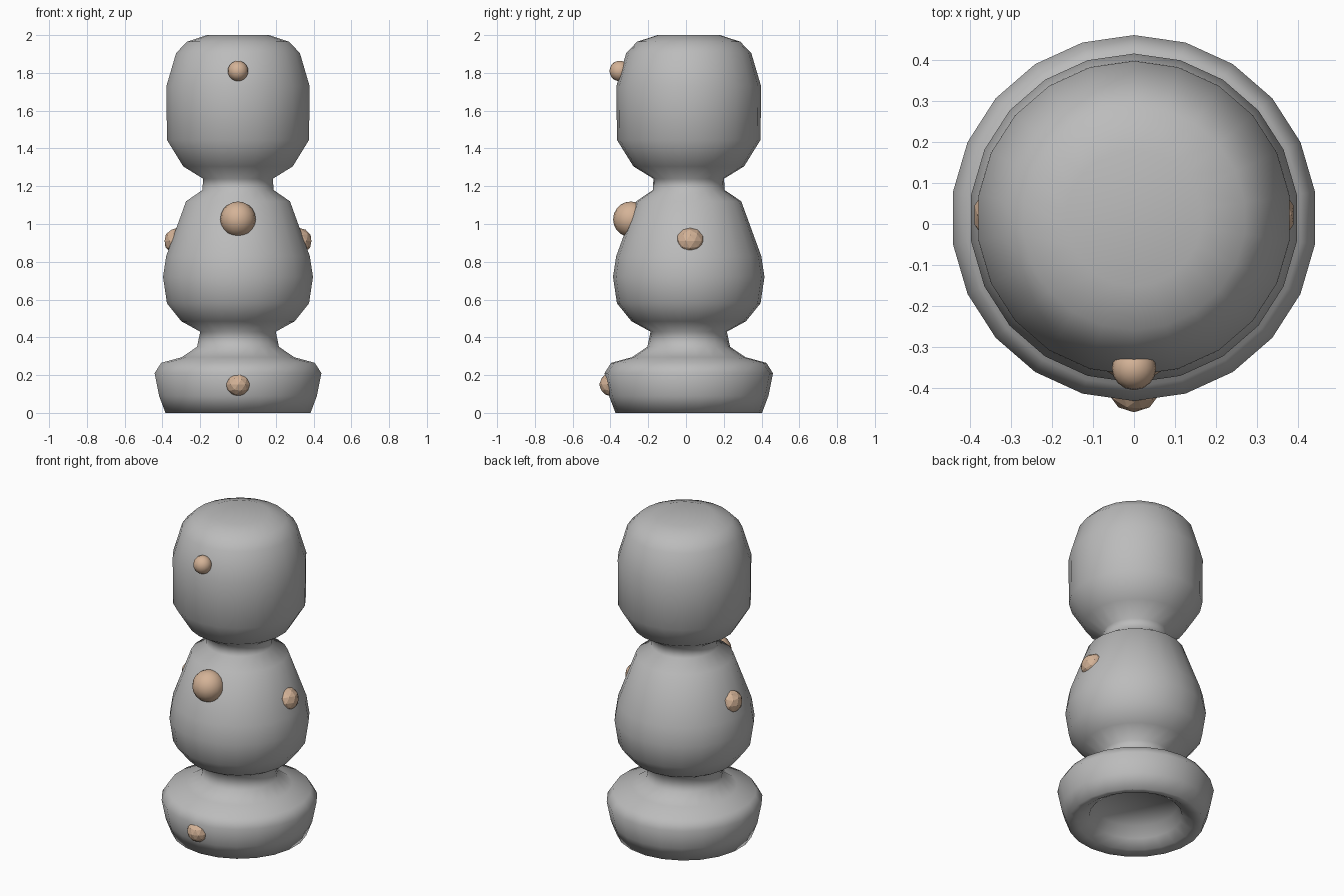
import bpy, math
from mathutils import Matrix

if "Cube" in bpy.data.objects:
    bpy.data.objects.remove(bpy.data.objects["Cube"])

CY = 0.0145   # axis of the turned body
SEG = 22


def material(name, rgb):
    m = bpy.data.materials.new(name)
    m.diffuse_color = (*rgb, 1)
    m.use_nodes = True
    m.node_tree.nodes["Principled BSDF"].inputs["Base Color"].default_value = m.diffuse_color
    return m


grey = material("stone grey", (0.50, 0.50, 0.50))
tan = material("warm tan", (0.66, 0.45, 0.31))


def lathe(name, profile, mat):
    """Revolve (radius, z) points; the first and last points lie on the axis."""
    verts = [(0, CY, profile[0][1])]
    for r, z in profile[1:-1]:
        for i in range(SEG):
            a = math.tau * i / SEG
            verts.append((r * math.sin(a), CY + r * math.cos(a), z))
    verts.append((0, CY, profile[-1][1]))
    rings, last = len(profile) - 2, len(verts) - 1
    faces = []
    for i in range(SEG):
        j = (i + 1) % SEG
        faces.append((0, 1 + i, 1 + j))
        for k in range(rings - 1):
            a, b = 1 + k * SEG, 1 + (k + 1) * SEG
            faces.append((a + j, a + i, b + i, b + j))
        top = 1 + (rings - 1) * SEG
        faces.append((top + j, top + i, last))
    me = bpy.data.meshes.new(name)
    me.from_pydata(verts, [], faces)
    me.materials.append(mat)
    import bmesh
    bm = bmesh.new()
    bm.from_mesh(me)
    bmesh.ops.recalc_face_normals(bm, faces=bm.faces)
    bm.to_mesh(me)
    bm.free()
    me.shade_smooth()
    ob = bpy.data.objects.new(name, me)
    bpy.context.collection.objects.link(ob)


# Turned body: hollow underside, flared base, rounded belly, neck and head
lathe("body", [
    (0, 0.12), (0.24, 0.12), (0.265, 0.05), (0.33, 0.012),
    (0.388, 0.0), (0.422, 0.09), (0.446, 0.21), (0.411, 0.265),
    (0.30, 0.295), (0.219, 0.35), (0.202, 0.43),
    (0.303, 0.485), (0.38, 0.58), (0.401, 0.72), (0.384, 0.83),
    (0.278, 1.12), (0.19, 1.18), (0.187, 1.24),
    (0.293, 1.305), (0.38, 1.445), (0.383, 1.73),
    (0.331, 1.905), (0.273, 1.965), (0.166, 2.0), (0, 2.0)], grey)


def round_knob(name, loc, r):
    bpy.ops.mesh.primitive_uv_sphere_add(segments=16, ring_count=10, radius=r, location=loc)
    ob = bpy.context.object
    ob.name = name
    ob.data.materials.append(tan)
    ob.data.shade_smooth()


def faceted_knob(name, loc, size):
    bpy.ops.mesh.primitive_ico_sphere_add(subdivisions=2, radius=1, location=loc)
    ob = bpy.context.object
    ob.name = name
    ob.data.transform(Matrix.Diagonal((*size, 1)))
    ob.data.materials.append(tan)


# Smooth knobs on head and chest
round_knob("head_knob", (0, -0.351, 1.81), 0.054)
round_knob("chest_knob", (0, -0.292, 1.025), 0.094)

# Faceted knobs on both flanks and the base
for side, x in (("left", -1), ("right", 1)):
    faceted_knob(side + "_side_knob", (x * 0.322, 0.022, 0.91), (0.07, 0.076, 0.07))
faceted_knob("base_knob", (0, -0.396, 0.15), (0.065, 0.063, 0.062))
